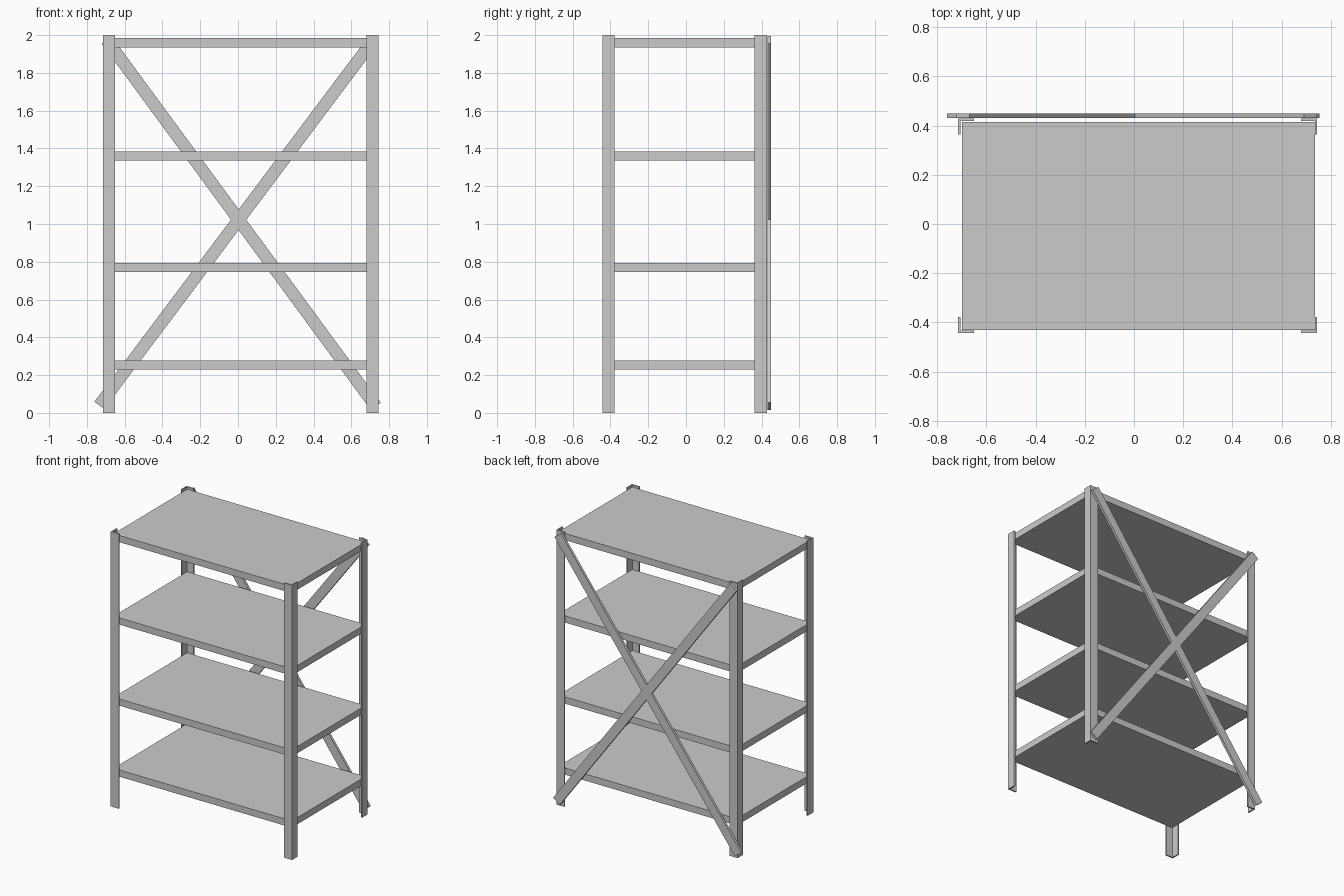
import bpy, bmesh, math
from mathutils import Matrix, Vector

cube = bpy.data.objects.get("Cube")
if cube:
    bpy.data.objects.remove(cube, do_unlink=True)

steel = bpy.data.materials.new("grey steel")
steel.use_nodes = True
grey = (0.6, 0.6, 0.6, 1)
steel.diffuse_color = grey
steel.node_tree.nodes["Principled BSDF"].inputs["Base Color"].default_value = grey


def finish(name, bm):
    bmesh.ops.recalc_face_normals(bm, faces=bm.faces)
    mesh = bpy.data.meshes.new(name)
    bm.to_mesh(mesh)
    bm.free()
    mesh.materials.append(steel)
    obj = bpy.data.objects.new(name, mesh)
    bpy.context.collection.objects.link(obj)
    return obj


def box(name, size, centre, tilt=0):
    bm = bmesh.new()
    place = (Matrix.Translation(centre) @ Matrix.Rotation(tilt, 4, "Y")
             @ Matrix.Diagonal((*size, 1)))
    bmesh.ops.create_cube(bm, size=1, matrix=place)
    return finish(name, bm)


def angle_post(name, corner_x, corner_y, sx, sy):
    """L-section upright; sx and sy point inwards from the outer corner."""
    w, t = 0.065, 0.01
    profile = [(0, 0), (w, 0), (w, t), (t, t), (t, w), (0, w)]
    bm = bmesh.new()
    face = bm.faces.new([bm.verts.new((corner_x + sx * x, corner_y + sy * y, 0))
                         for x, y in profile])
    top = bmesh.ops.extrude_face_region(bm, geom=[face])["geom"]
    bmesh.ops.translate(bm, vec=(0, 0, 2),
                        verts=[v for v in top if isinstance(v, bmesh.types.BMVert)])
    finish(name, bm)


def brace(name, start, end):
    """Flat bar between two points on the back plane."""
    a = Vector((start[0], 0.441, start[1]))
    b = Vector((end[0], 0.441, end[1]))
    d = b - a
    box(name, (d.length, 0.018, 0.065), (a + b) / 2, -math.atan2(d.z, d.x))


# Corner uprights
for side, x, sx in (("right", -0.715, 1), ("left", 0.745, -1)):
    for end, y, sy in (("front", -0.443, 1), ("back", 0.428, -1)):
        angle_post(f"{end}_{side}_post", x, y, sx, sy)

# Shelf boards
for i, z in enumerate((0.253, 0.77, 1.36, 1.96)):
    box(f"shelf_{i + 1}", (1.435, 0.847, 0.049), (0.0175, -0.0085, z))

# Crossed bars on the back
brace("back_brace_rising", (-0.734, 0.04), (0.718, 1.975))
brace("back_brace_falling", (-0.696, 1.975), (0.729, 0.035))
